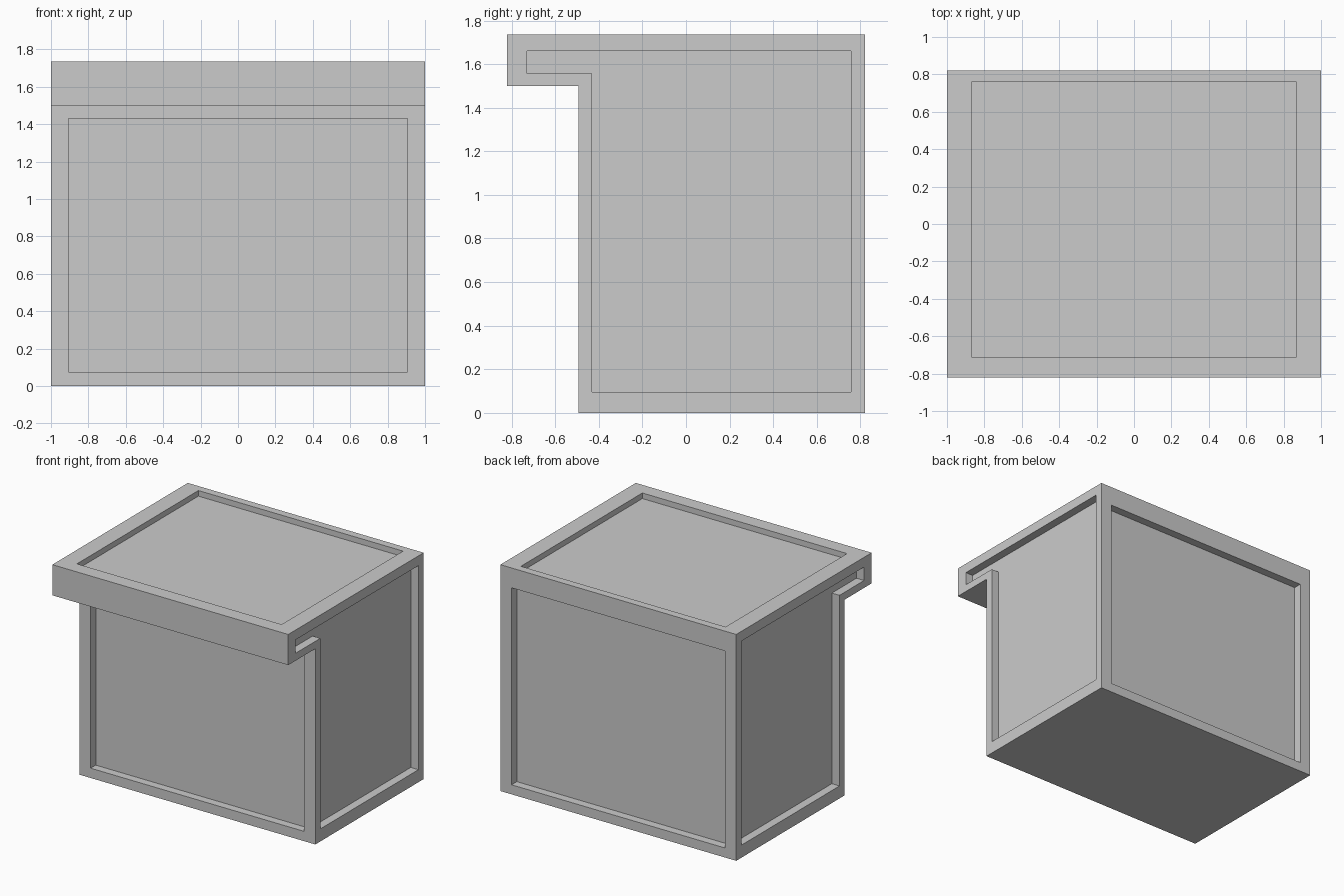
import bpy
import bmesh

if "Cube" in bpy.data.objects:
    bpy.data.objects.remove(bpy.data.objects["Cube"])


def prism(name, profile, x0, x1):
    """Extrude a closed (y, z) profile along x from x0 to x1."""
    bm = bmesh.new()
    face = bm.faces.new([bm.verts.new((x0, y, z)) for y, z in profile])
    ext = bmesh.ops.extrude_face_region(bm, geom=[face])
    verts = [v for v in ext["geom"] if isinstance(v, bmesh.types.BMVert)]
    bmesh.ops.translate(bm, vec=(x1 - x0, 0, 0), verts=verts)
    bmesh.ops.recalc_face_normals(bm, faces=bm.faces)
    mesh = bpy.data.meshes.new(name)
    bm.to_mesh(mesh)
    bm.free()
    obj = bpy.data.objects.new(name, mesh)
    bpy.context.collection.objects.link(obj)
    return obj


def rect(y0, y1, z0, z1):
    return [(y0, z0), (y1, z0), (y1, z1), (y0, z1)]


def l_profile(front, lip, back, bottom, under, top):
    """Cabinet side outline with the top overhanging the front."""
    return [(front, bottom), (back, bottom), (back, top),
            (lip, top), (lip, under), (front, under)]


FRONT, LIP, BACK, UNDER, TOP = -0.492, -0.82, 0.82, 1.50, 1.735
OUT = 0.1  # cutters reach this far outside the body

# Cabinet body with overhanging top
body = prism("cabinet_body", l_profile(FRONT, LIP, BACK, 0, UNDER, TOP), -1, 1)

# Recessed panels: front, back, top and both sides
cutters = [
    prism("front_panel_cutter", rect(FRONT - OUT, FRONT + 0.062, 0.075, 1.43), -0.905, 0.905),
    prism("back_panel_cutter", rect(BACK - 0.064, BACK + OUT, 0.073, 1.583), -0.905, 0.905),
    prism("top_panel_cutter", rect(-0.711, 0.76, TOP - 0.043, TOP + OUT), -0.868, 0.868),
]
side = l_profile(-0.431, -0.729, 0.757, 0.096, 1.557, 1.66)
for label, sign in (("left", -1), ("right", 1)):
    x0, x1 = sorted((sign * 0.935, sign * (1 + OUT)))
    cutters.append(prism(label + "_panel_cutter", side, x0, x1))

# Cut the recesses and drop the cutters
bpy.context.view_layer.objects.active = body
for cutter in cutters:
    mod = body.modifiers.new(cutter.name, "BOOLEAN")
    mod.operation = "DIFFERENCE"
    mod.solver = "EXACT"
    mod.object = cutter
    bpy.ops.object.modifier_apply(modifier=mod.name)
    bpy.data.objects.remove(cutter, do_unlink=True)
